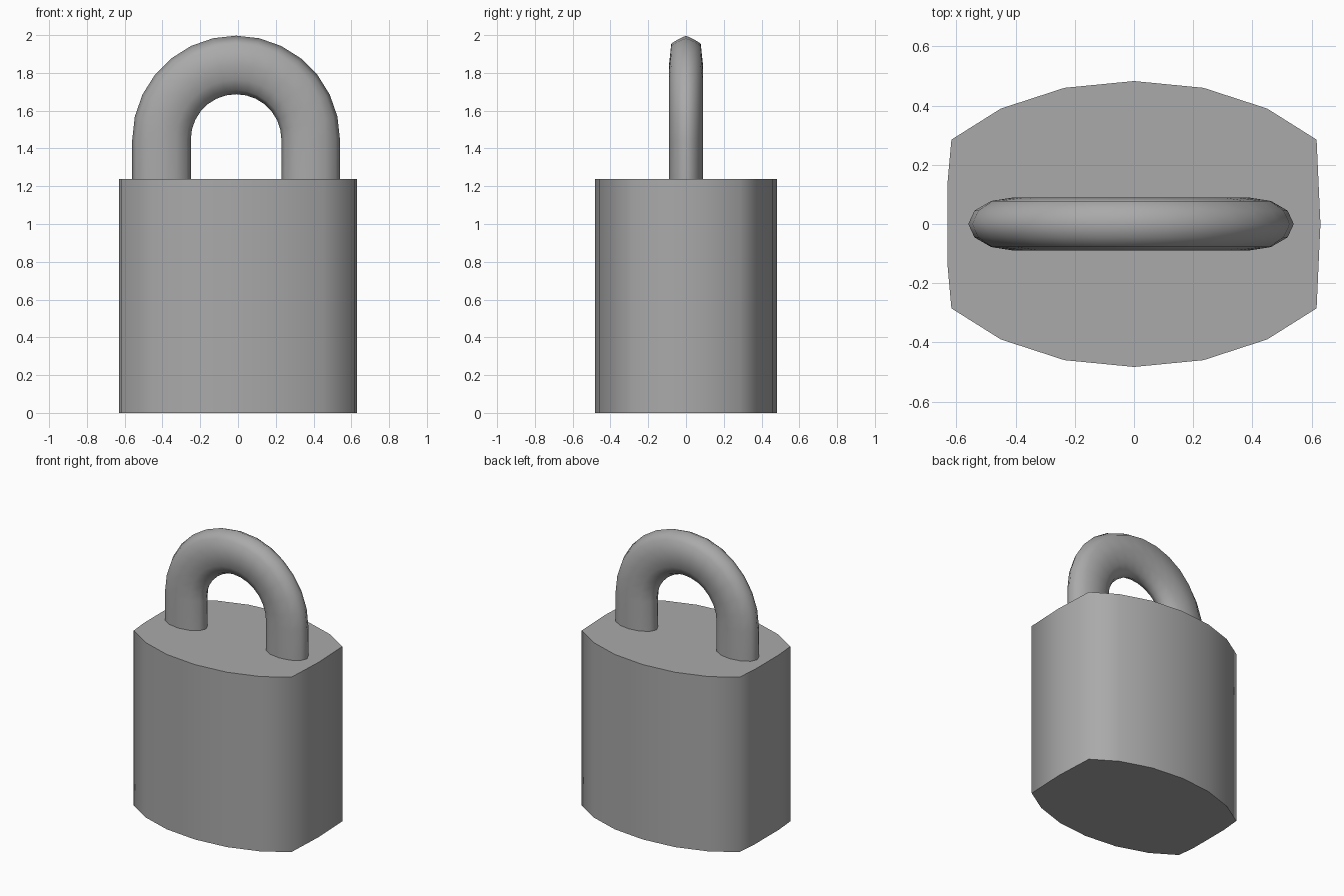
import bpy, bmesh, math

cube = bpy.data.objects.get("Cube")
if cube:
    bpy.data.objects.remove(cube, do_unlink=True)

# One grey metal for the whole lock
metal = bpy.data.materials.new("grey metal")
metal.use_nodes = True
GREY = (0.4, 0.4, 0.4, 1)
metal.diffuse_color = GREY
metal.node_tree.nodes["Principled BSDF"].inputs["Base Color"].default_value = GREY


def loft(name, rings, angle):
    """Skin a row of closed rings, cap both ends and smooth the soft edges."""
    bm = bmesh.new()
    rows = [[bm.verts.new(p) for p in ring] for ring in rings]
    for a, b in zip(rows, rows[1:]):
        for i in range(len(a)):
            j = (i + 1) % len(a)
            bm.faces.new((a[i], a[j], b[j], b[i]))
    bm.faces.new(rows[0])
    bm.faces.new(rows[-1])
    bmesh.ops.recalc_face_normals(bm, faces=bm.faces)
    mesh = bpy.data.meshes.new(name)
    bm.to_mesh(mesh)
    bm.free()
    mesh.materials.append(metal)
    obj = bpy.data.objects.new(name, mesh)
    bpy.context.collection.objects.link(obj)
    bpy.ops.object.select_all(action="DESELECT")
    obj.select_set(True)
    bpy.context.view_layer.objects.active = obj
    bpy.ops.object.shade_smooth_by_angle(angle=math.radians(angle))
    return obj


# Body: bulging front and back, nearly flat sides
TOP = 1.237
back = [(0.617, 0.285), (0.45, 0.39), (0.235, 0.46), (0, 0.483),
        (-0.235, 0.46), (-0.45, 0.39), (-0.617, 0.285)]
outline = [(0.63, 0)] + back + [(-0.63, 0.14)]
outline += [(-0.63, -0.14)] + [(x, -y) for x, y in reversed(back)]
loft("lock_body", [[(x, y, z) for x, y in outline] for z in (0, TOP)], 65)

# Shackle: oval bar swept up one leg, round the arch and down the other
CENTRE_X, ARCH_Z, RADIUS = -0.01, 1.447, 0.395
HALF_WIDTH, HALF_DEPTH, SIDES, STEPS = 0.155, 0.09, 12, 14


def bar_section(turn, z):
    ring = []
    for k in range(SIDES):
        a = math.tau * k / SIDES
        out = HALF_WIDTH * math.cos(a)
        if k in (2, SIDES - 2):      # outer shoulder squares off over the arch
            out += 0.035 * math.sin(turn)
        r = RADIUS + out
        ring.append((CENTRE_X + r * math.cos(turn), HALF_DEPTH * math.sin(a),
                     z + r * math.sin(turn)))
    return ring


turns = [math.pi * i / STEPS for i in range(STEPS + 1)]
rings = [bar_section(0, TOP - 0.02)]
rings += [bar_section(t, ARCH_Z) for t in turns]
rings += [bar_section(math.pi, TOP - 0.02)]
loft("shackle", rings, 60)
